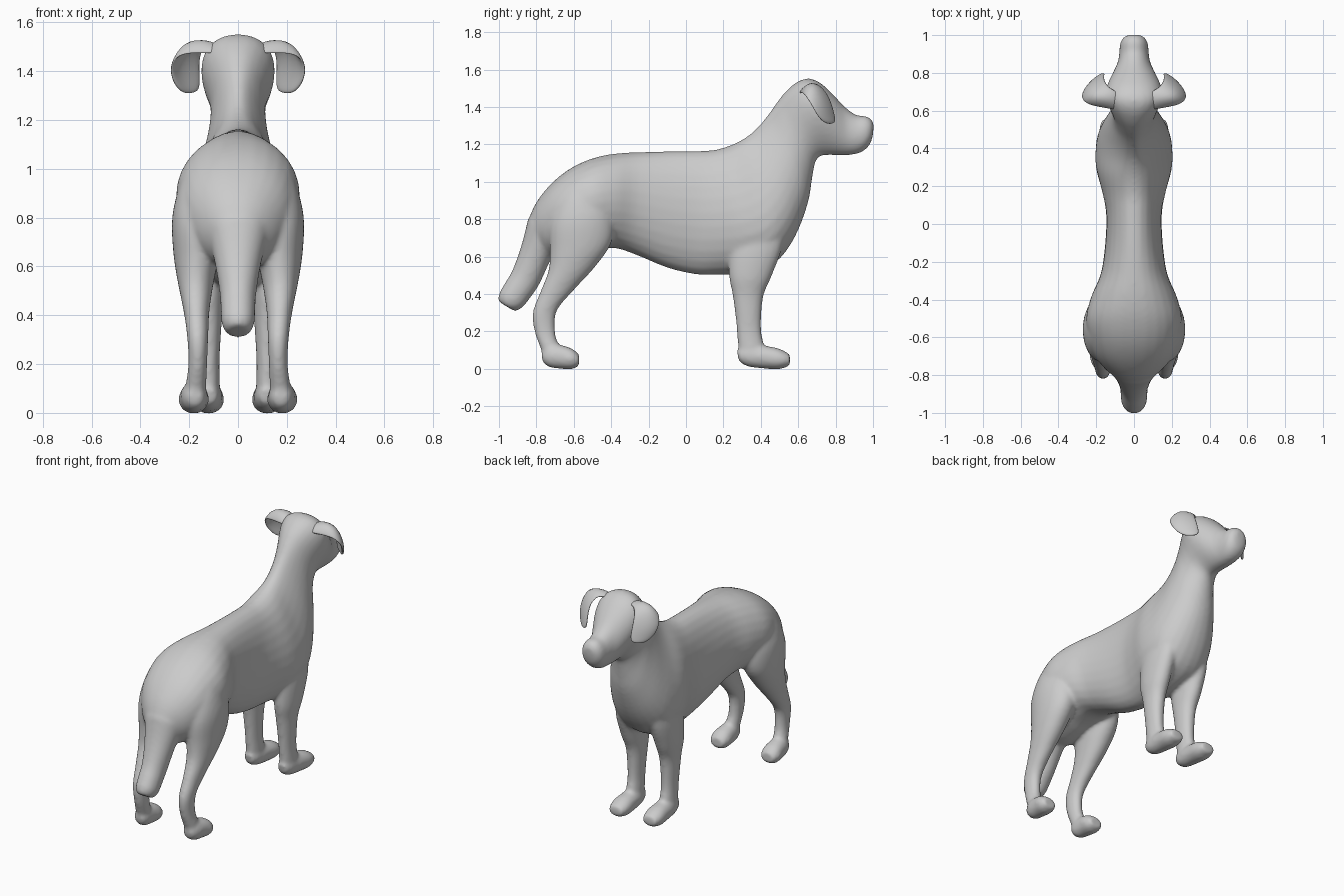
import bpy, bmesh, math
from mathutils import Vector

fur = bpy.data.materials.new("light grey")
fur.diffuse_color = (0.6, 0.6, 0.6, 1)


def smooth_rows(rows, steps):
    """Catmull-Rom interpolation through rows of numbers."""
    out = []
    n = len(rows)
    for i in range(n - 1):
        p = [rows[max(i - 1, 0)], rows[i], rows[i + 1], rows[min(i + 2, n - 1)]]
        for s in range(steps):
            t = s / steps
            out.append([0.5 * (2 * b + (c - a) * t + (2 * a - 5 * b + 4 * c - d) * t * t
                               + (3 * b - a - 3 * c + d) * t ** 3) for a, b, c, d in zip(*p)])
    out.append(list(rows[-1]))
    return out


def loft(bm, rows, side=1, sides=28):
    """Oval rings: y1, z1, y2, z2 (opposite edge points), x centre, half width, skew to point 1."""
    rings = []
    for y1, z1, y2, z2, xc, hw, skew in smooth_rows(rows, 4):
        a, b = Vector((0, y1, z1)), Vector((0, y2, z2))
        ring = []
        for k in range(sides):
            t = 2 * math.pi * k / sides
            p = (a + b) / 2 + (a - b) / 2 * math.sin(t)
            c = math.cos(t)
            w = math.copysign(abs(c) ** 0.93, c) * (1 + skew * math.sin(t))
            p.x = side * (xc + hw * w)
            ring.append(bm.verts.new(p))
        rings.append(ring)
    for r, q in zip(rings, rings[1:]):
        for k in range(sides):
            j = (k + 1) % sides
            bm.faces.new((r[k], r[j], q[j], q[k]))
    bm.faces.new(rings[0])
    bm.faces.new(rings[-1])


def finish(bm, name):
    bmesh.ops.recalc_face_normals(bm, faces=bm.faces)
    for f in bm.faces:
        f.smooth = True
    me = bpy.data.meshes.new(name)
    bm.to_mesh(me)
    bm.free()
    me.materials.append(fur)
    ob = bpy.data.objects.new(name, me)
    bpy.context.collection.objects.link(ob)
    return ob


# rump, trunk, neck, head and muzzle in one run: top point, bottom point, half width, skew
trunk = [
    (-.85, .78, -.78, .62, .08, 0), (-.80, .89, -.72, .59, .155, 0), (-.72, .99, -.65, .59, .21, .1),
    (-.62, 1.07, -.56, .61, .24, .1), (-.50, 1.125, -.48, .635, .253, .05),
    (-.38, 1.15, -.38, .645, .225, 0), (-.25, 1.158, -.27, .61, .175, 0),
    (-.10, 1.163, -.10, .54, .152, 0), (.05, 1.165, .05, .505, .147, 0),
    (.15, 1.17, .17, .503, .165, -.1), (.25, 1.20, .33, .51, .195, -.25),
    (.33, 1.245, .48, .57, .187, -.4), (.39, 1.30, .58, .70, .16, -.4),
    (.44, 1.36, .65, .88, .127, -.25), (.49, 1.43, .675, 1.02, .112, 0),
    (.54, 1.49, .69, 1.10, .12, .15), (.60, 1.537, .715, 1.135, .137, .25),
    (.66, 1.552, .75, 1.143, .145, .3), (.72, 1.527, .79, 1.143, .133, .25),
    (.78, 1.473, .83, 1.142, .11, .15), (.85, 1.40, .87, 1.143, .085, 0),
    (.91, 1.357, .91, 1.148, .078, 0), (.96, 1.352, .95, 1.165, .074, 0),
    (.99, 1.335, .984, 1.20, .057, 0), (1.003, 1.31, 1.0, 1.25, .03, 0)]
tail = [
    (-.845, .80, -.68, .68, .125, 0), (-.88, .66, -.73, .57, .095, 0), (-.927, .53, -.785, .45, .075, 0),
    (-.97, .455, -.83, .383, .071, 0), (-1.0, .40, -.875, .327, .066, 0),
    (-1.003, .36, -.915, .307, .046, 0)]

# legs: back point, front point, x centre, half width
hind_leg = [
    (-.62, 1.0, -.46, 1.0, .15, .065), (-.69, .90, -.42, .90, .15, .10),
    (-.73, .77, -.385, .80, .16, .111), (-.727, .62, -.40, .67, .17, .094),
    (-.737, .52, -.49, .54, .173, .073), (-.78, .41, -.60, .42, .17, .053),
    (-.82, .30, -.69, .31, .165, .043), (-.81, .20, -.70, .20, .165, .039),
    (-.778, .11, -.68, .12, .172, .042), (-.755, .05, -.67, .05, .177, .04)]
hind_foot = [
    (-.772, .09, -.768, .035, .175, .03), (-.73, .13, -.73, .008, .178, .05),
    (-.67, .127, -.67, .0, .18, .058), (-.61, .108, -.61, -.002, .182, .062),
    (-.572, .078, -.572, .015, .182, .045)]
front_leg = [
    (.27, .84, .50, .88, .11, .045), (.235, .65, .52, .68, .12, .07),
    (.23, .50, .46, .50, .123, .067), (.248, .40, .417, .40, .12, .056),
    (.262, .30, .404, .30, .12, .049), (.272, .20, .403, .20, .12, .044),
    (.279, .11, .42, .11, .12, .046), (.29, .06, .42, .06, .12, .045)]
front_foot = [
    (.272, .10, .282, .04, .12, .03), (.33, .13, .33, .012, .12, .05),
    (.43, .122, .43, .0, .12, .06), (.50, .107, .50, -.002, .121, .064),
    (.556, .078, .556, .016, .121, .047)]

bm = bmesh.new()
for part in (trunk, tail):
    loft(bm, [r[:4] + (0,) + r[4:] for r in part])
for part in (hind_leg, hind_foot, front_leg, front_foot):
    for side in (1, -1):
        loft(bm, [r + (0,) for r in part], side)
body = finish(bm, "dog_body")

# fuse all parts into one soft skin
m = body.modifiers.new("fuse", 'REMESH')
m.mode = 'VOXEL'
m.voxel_size = 0.011
m.use_smooth_shade = True
m = body.modifiers.new("soften", 'SMOOTH')
m.factor = 0.5
m.iterations = 10

# folded ears: rows from base to tip, each with rear, middle and front points
ear_rows = [
    ((.08, .60, 1.47), (.08, .65, 1.51), (.08, .70, 1.50)),
    ((.16, .615, 1.475), (.16, .66, 1.54), (.13, .72, 1.51)),
    ((.25, .63, 1.468), (.235, .68, 1.535), (.155, .76, 1.465)),
    ((.28, .665, 1.42), (.25, .73, 1.42), (.155, .785, 1.40)),
    ((.27, .695, 1.36), (.225, .755, 1.34), (.152, .80, 1.335)),
    ((.235, .735, 1.315), (.205, .77, 1.305), (.17, .795, 1.315))]
for side, name in ((1, "right_ear"), (-1, "left_ear")):
    bm = bmesh.new()
    grid = [[bm.verts.new((side * x, y, z)) for x, y, z in row] for row in ear_rows]
    for r, q in zip(grid, grid[1:]):
        for k in range(2):
            bm.faces.new((r[k], r[k + 1], q[k + 1], q[k]))
    ear = finish(bm, name)
    m = ear.modifiers.new("thickness", 'SOLIDIFY')
    m.thickness = 0.018
    m.offset = 0
    m = ear.modifiers.new("round", 'SUBSURF')
    m.levels = m.render_levels = 2
